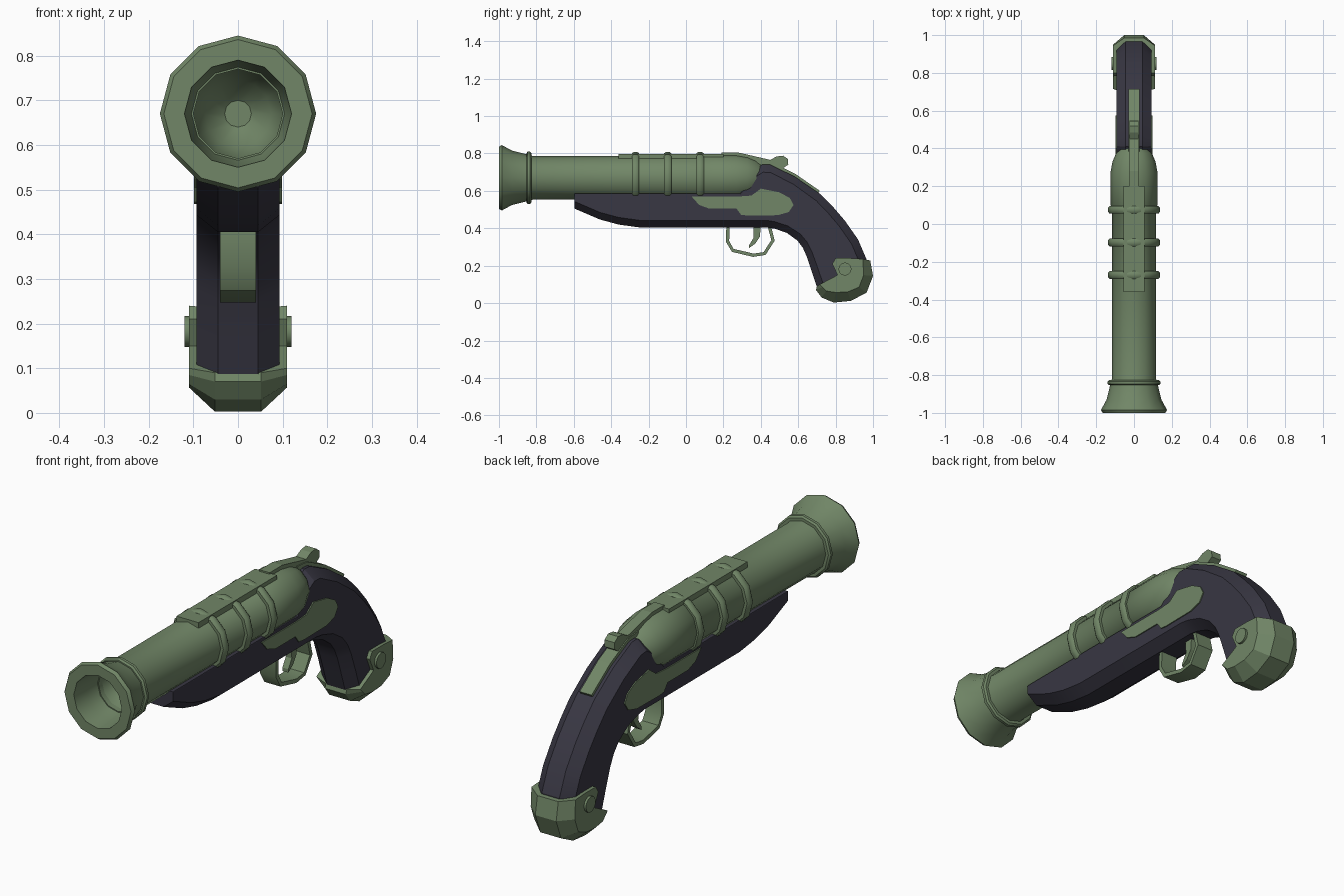
import bpy, bmesh, math
from mathutils import Vector

if "Cube" in bpy.data.objects:
    bpy.data.objects.remove(bpy.data.objects["Cube"])


def material(name, rgb):
    m = bpy.data.materials.new(name)
    m.diffuse_color = (*rgb, 1)
    m.use_nodes = True
    m.node_tree.nodes["Principled BSDF"].inputs["Base Color"].default_value = m.diffuse_color
    return m


GREEN = material("sage green metal", (0.165, 0.24, 0.135))
DARK = material("dark slate wood", (0.04, 0.038, 0.056))


def finish(name, bm, mat, angle=None):
    bmesh.ops.recalc_face_normals(bm, faces=bm.faces)
    me = bpy.data.meshes.new(name)
    bm.to_mesh(me)
    bm.free()
    ob = bpy.data.objects.new(name, me)
    bpy.context.collection.objects.link(ob)
    me.materials.append(mat)
    if angle:
        bpy.ops.object.select_all(action='DESELECT')
        ob.select_set(True)
        bpy.context.view_layer.objects.active = ob
        bpy.ops.object.shade_smooth_by_angle(angle=math.radians(angle))
    return ob


def loft(name, rings, mat, angle=None, cyclic=False):
    """Skin a list of closed rings; cap the ends unless cyclic."""
    bm = bmesh.new()
    vs = [[bm.verts.new(p) for p in r] for r in rings]
    n = len(vs[0])
    pairs = list(zip(vs, vs[1:])) + ([(vs[-1], vs[0])] if cyclic else [])
    for a, b in pairs:
        for i in range(n):
            j = (i + 1) % n
            bm.faces.new((a[i], a[j], b[j], b[i]))
    if not cyclic:
        bm.faces.new(vs[0])
        bm.faces.new(vs[-1][::-1])
    return finish(name, bm, mat, angle)


def plate(name, pts, x0, x1, mat, angle=None):
    """Extrude a (y, z) outline from x0 to x1."""
    return loft(name, [[(x, y, z) for y, z in pts] for x in (x0, x1)], mat, angle)


def lathe(name, profile, mat, cyclic=False, angle=40, z=0.67, n=12):
    """Turn a (y, radius) profile around the barrel axis."""
    rings = [[(r * math.sin(2 * math.pi * i / n), y, z + r * math.cos(2 * math.pi * i / n))
              for i in range(n)] for y, r in profile]
    return loft(name, rings, mat, angle, cyclic)


def strap(name, path, half_w, thick, mat, angle=None):
    """Flat strap following a (y, z) path."""
    pts = [Vector(p) for p in path]
    rings = []
    for i, p in enumerate(pts):
        t = (pts[min(i + 1, len(pts) - 1)] - pts[max(i - 1, 0)]).normalized()
        nrm = Vector((-t.y, t.x)) * thick / 2
        a, b = p + nrm, p - nrm
        rings.append([(-half_w, a.x, a.y), (half_w, a.x, a.y),
                      (half_w, b.x, b.y), (-half_w, b.x, b.y)])
    return loft(name, rings, mat, angle)


# Barrel with flared muzzle, hollow bore and rounded breech
lathe("barrel", [(-0.70, 0.03), (-0.74, 0.075), (-0.82, 0.1), (-0.92, 0.113), (-1.0, 0.12),
                 (-1.0, 0.166), (-0.985, 0.175), (-0.93, 0.145), (-0.86, 0.128),
                 (-0.82, 0.117), (0.09, 0.117), (0.10, 0.125), (0.27, 0.125),
                 (0.33, 0.114), (0.375, 0.095), (0.405, 0.07), (0.412, 0.03)], GREEN)

# Raised barrel bands
for i, (y, w, r) in enumerate([(-0.84, 0.013, 0.14), (-0.27, 0.02, 0.138),
                               (-0.098, 0.02, 0.138), (0.075, 0.02, 0.138)]):
    lathe(f"barrel_band_{i + 1}", [(y - w, 0.1), (y - w, r - 0.008), (y - w / 2, r),
                                   (y + w / 2, r), (y + w, r - 0.008), (y + w, 0.1)],
          GREEN, cyclic=True)

# Sighting rib on top of the barrel
plate("top_rib", [(-0.36, 0.76), (-0.36, 0.798), (0.2, 0.798), (0.2, 0.76)],
      -0.055, 0.055, GREEN)

# Wooden stock: stations of top (y, z), bottom (y, z), top chamfer amount
stations = [
    (-.595, .585, -.595, .505, 0), (-.46, .585, -.46, .447, 0), (-.36, .585, -.36, .42, 0),
    (-.25, .585, -.25, .405, 0), (.29, .585, .3, .405, 0), (.375, .72, .39, .405, 1),
    (.41, .742, .43, .405, 1), (.45, .74, .475, .398, 1), (.58, .677, .54, .375, 1),
    (.715, .585, .595, .335, 1), (.79, .51, .625, .295, 1), (.85, .44, .645, .25, 1),
    (.92, .34, .672, .17, 1), (.965, .235, .70, .085, 1), (.96, .17, .74, .06, 1)]
W, F = 0.093, 0.045
rings = []
for ty, tz, by, bz, k in stations:
    T, B = Vector((ty, tz)), Vector((by, bz))
    u = (T - B).normalized()
    half = [(W - k * (W - F) - 0.001, T), (W, T - u * (0.002 + 0.04 * k)),
            (W, B + u * 0.038), (F, B)]
    rings.append([(x, p.x, p.y) for x, p in half] + [(-x, p.x, p.y) for x, p in half[::-1]])
loft("stock", rings, DARK, 25)

# Butt cap: chamfered shell with a lobe around the rivet
outer = [(.70, .09), (.695, .07), (.725, .03), (.79, .003), (.88, .012), (.965, .055),
         (1.0, .145), (.985, .228), (.88, .235), (.80, .235), (.785, .21), (.81, .15)]
side = [(.715, .10), (.73, .085), (.75, .065), (.80, .057), (.865, .06), (.925, .085),
        (.95, .15), (.945, .236), (.88, .24), (.80, .24), (.782, .21), (.81, .15)]
loft("butt_cap", [[(x, y, z) for y, z in o] for x, o in
                  ((-.11, side), (-.052, outer), (.052, outer), (.11, side))], GREEN)

# Parts repeated on both sides: lock plate and cap rivet
lock = [(.03, .57), (.07, .525), (.125, .505), (.27, .505), (.295, .472), (.33, .468),
        (.49, .47), (.55, .487), (.575, .525), (.555, .562), (.50, .592), (.40, .612),
        (.35, .575), (.28, .57)]
rivet = [(.85 + .035 * math.cos(math.pi * i / 6), .182 + .035 * math.sin(math.pi * i / 6))
         for i in range(12)]
for s, label in ((1, "right"), (-1, "left")):
    plate(f"lock_plate_{label}", lock, s * 0.085, s * 0.098, GREEN)
    plate(f"cap_rivet_{label}", rivet, s * 0.1, s * 0.12, GREEN, 40)

# Trigger guard and trigger
strap("trigger_guard", [(.225, .415), (.222, .33), (.25, .282), (.36, .256), (.42, .265),
                        (.465, .335), (.445, .415)], 0.04, 0.018, GREEN, 40)
plate("trigger", [(.36, .415), (.40, .415), (.395, .355), (.37, .318), (.338, .295),
                  (.338, .31), (.362, .35)], -0.015, 0.015, GREEN)

# Hammer with rounded thumb knob, and tang strip over the grip
plate("hammer", [(.19, .77), (.19, .805), (.28, .805), (.38, .782), (.45, .766), (.485, .784),
                 (.52, .788), (.545, .77), (.547, .74), (.52, .722), (.47, .72), (.40, .73)],
      -0.025, 0.025, GREEN)
strap("tang_strip", [(.38, .752), (.45, .746), (.58, .682), (.71, .592)], 0.03, 0.02, GREEN)
